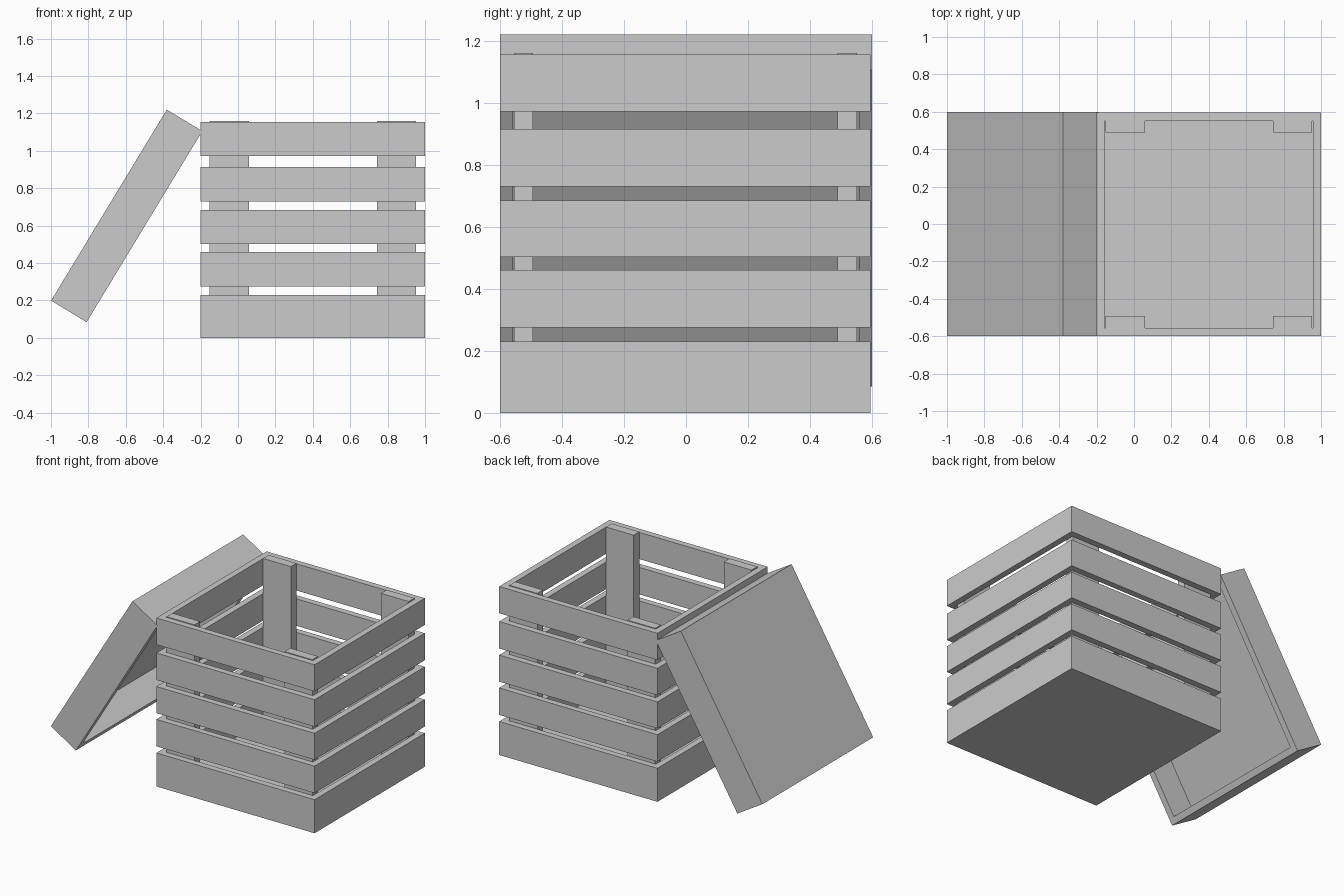
import bpy, bmesh, math

if "Cube" in bpy.data.objects:
    bpy.data.objects.remove(bpy.data.objects["Cube"])

WALL = 0.043
CX, CY = 0.4, -0.002      # crate centre
HX, HY = 0.6, 0.597       # crate half sizes


def loft(name, loops, closed=False):
    """Rectangular loops (half x, half y, z) joined in order; closed ring or capped ends."""
    bm = bmesh.new()
    rings = [[bm.verts.new((sx * hx, sy * hy, z))
              for sx, sy in ((-1, -1), (1, -1), (1, 1), (-1, 1))]
             for hx, hy, z in loops]
    pairs = list(zip(rings, rings[1:]))
    if closed:
        pairs.append((rings[-1], rings[0]))
    else:
        bm.faces.new(rings[0])
        bm.faces.new(rings[-1])
    for a, b in pairs:
        for i in range(4):
            j = (i + 1) % 4
            bm.faces.new((a[i], a[j], b[j], b[i]))
    bmesh.ops.recalc_face_normals(bm, faces=bm.faces)
    mesh = bpy.data.meshes.new(name)
    bm.to_mesh(mesh)
    bm.free()
    obj = bpy.data.objects.new(name, mesh)
    bpy.context.collection.objects.link(obj)
    return obj


def tray(name, hx, hy, depth, floor=0.04):
    ix, iy = hx - WALL, hy - WALL
    return loft(name, [(hx, hy, 0), (hx, hy, depth), (ix, iy, depth), (ix, iy, floor)])


# Crate base
base = tray("crate_base", HX, HY, 0.23)
base.location = (CX, CY, 0)

# Slat bands around the crate
for n, (z0, z1) in enumerate([(0.275, 0.46), (0.503, 0.685), (0.73, 0.915), (0.972, 1.155)]):
    ix, iy = HX - WALL, HY - WALL
    band = loft(f"slat_band_{n + 1}",
                [(HX, HY, z0), (HX, HY, z1), (ix, iy, z1), (ix, iy, z0)], closed=True)
    band.location = (CX, CY, 0)

# Corner posts inside the slats
for sx, xname in ((-1, "left"), (1, "right")):
    for sy, yname in ((-1, "front"), (1, "back")):
        post = loft(f"{yname}_{xname}_post", [(0.105, 0.031, 0.04), (0.105, 0.031, 1.16)])
        post.location = (CX + sx * 0.447, CY + sy * 0.522, 0)

# Hollow lid leaning against the crate, open side facing it
lid = tray("lid", 0.597, 0.6, 0.222)
lid.location = (-0.69, 0, 0.71)
lid.rotation_euler = (0, math.radians(121.2), 0)
